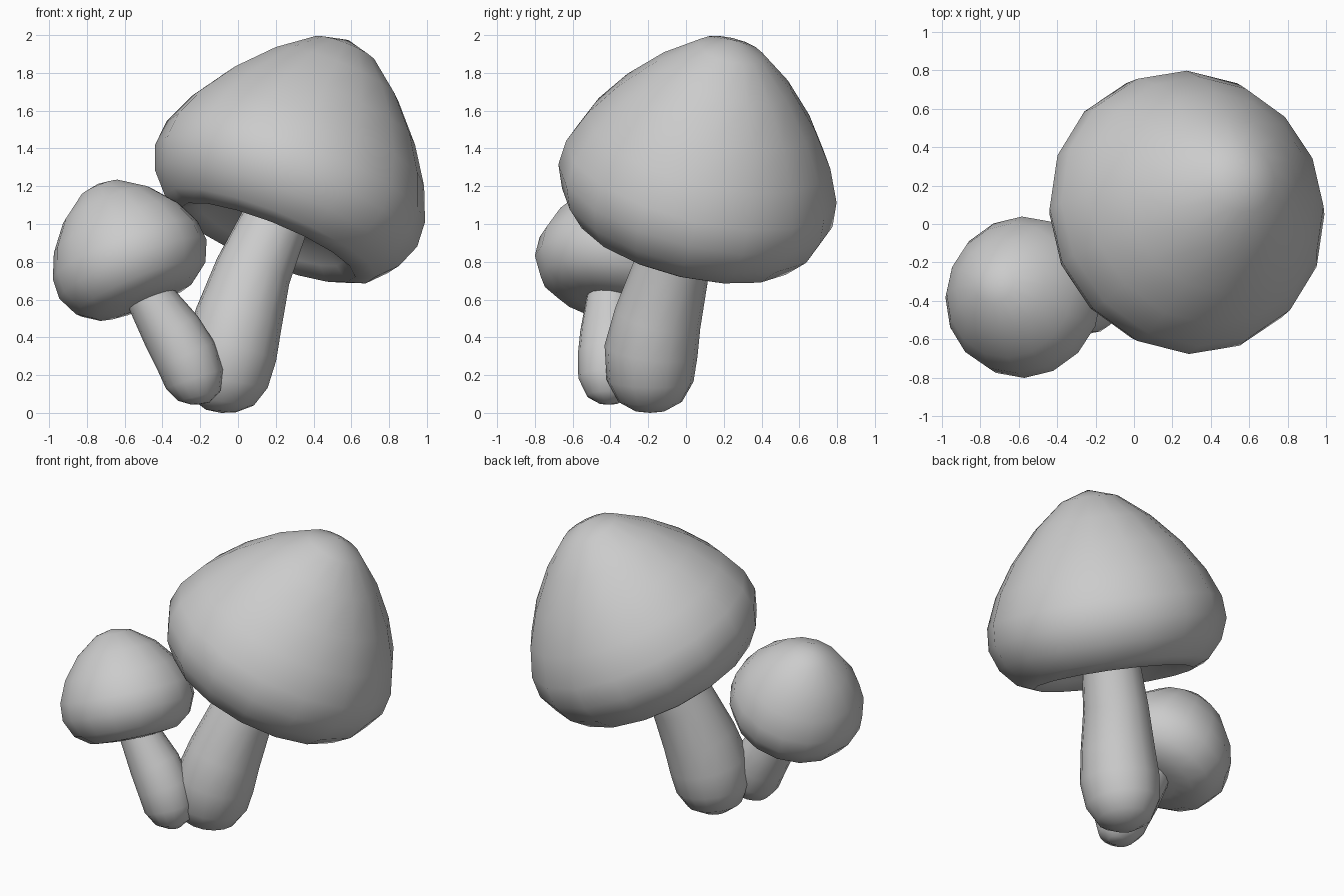
import bpy, bmesh
from math import cos, sin, tau
from mathutils import Vector

if "Cube" in bpy.data.objects:
    bpy.data.objects.remove(bpy.data.objects["Cube"])

grey = bpy.data.materials.new("plain_grey")
grey.use_nodes = True
grey.diffuse_color = (0.6, 0.6, 0.6, 1)
grey.node_tree.nodes["Principled BSDF"].inputs["Base Color"].default_value = grey.diffuse_color


def skin_rings(name, rings, sides):
    """Skin circles given as (centre, axis, radius); radius 0 makes a pole."""
    bm = bmesh.new()
    loops = []
    for centre, axis, radius in rings:
        turn = Vector((0, 0, 1)).rotation_difference(axis)
        count = sides if radius else 1
        loops.append([bm.verts.new(centre + turn @ Vector((radius * cos(tau * i / count),
                                                           radius * sin(tau * i / count), 0)))
                      for i in range(count)])
    for low, high in zip(loops, loops[1:]):
        for i in range(sides):
            j = (i + 1) % sides
            quad = [low[i % len(low)], low[j % len(low)], high[j % len(high)], high[i % len(high)]]
            bm.faces.new(list(dict.fromkeys(quad)))
    bmesh.ops.recalc_face_normals(bm, faces=bm.faces)
    for face in bm.faces:
        face.smooth = True
    mesh = bpy.data.meshes.new(name)
    bm.to_mesh(mesh)
    bm.free()
    mesh.materials.append(grey)
    obj = bpy.data.objects.new(name, mesh)
    bpy.context.collection.objects.link(obj)


def cap(name, centre, axis, profile):
    """Turn a (radius, height) profile about a tilted axis."""
    axis = Vector(axis).normalized()
    rings = [(Vector(centre) + axis * h, axis, r) for r, h in profile]
    skin_rings(name, rings, 16)


def stem(name, path):
    """Tube along (x, y, z, radius) points, closed at both ends."""
    points = [Vector(p[:3]) for p in path]
    rings = []
    for i, p in enumerate(points):
        axis = (points[min(i + 1, len(points) - 1)] - points[max(i - 1, 0)]).normalized()
        rings.append((p, axis, path[i][3]))
    skin_rings(name, rings, 16)


# Large mushroom: cap with a rolled lip and hollow underside, leaning stem
cap("large_cap", (0.255, 0.05, 1.15), (0.36, 0.22, 0.9),
    [(0, -0.13), (0.3, -0.15), (0.41, -0.22), (0.5, -0.275), (0.6, -0.235), (0.695, -0.13),
     (0.745, 0), (0.735, 0.14), (0.66, 0.32), (0.535, 0.51), (0.365, 0.7), (0.18, 0.85), (0, 0.91)])
stem("large_stem",
     [(-0.09, -0.19, 0, 0), (-0.09, -0.19, 0.01, 0.08), (-0.085, -0.19, 0.06, 0.17),
      (-0.07, -0.19, 0.17, 0.23), (-0.04, -0.185, 0.33, 0.248), (0.005, -0.15, 0.5, 0.232),
      (0.08, -0.08, 0.75, 0.203), (0.19, 0, 1.0, 0.18), (0.23, 0.03, 1.1, 0.17), (0.24, 0.03, 1.11, 0)])

# Small mushroom: rounder cap, stem leaning the other way
cap("small_cap", (-0.56, -0.385, 0.77), (-0.37, 0.17, 0.91),
    [(0, -0.2), (0.16, -0.2), (0.28, -0.185), (0.37, -0.12), (0.42, -0.01),
     (0.413, 0.1), (0.355, 0.23), (0.25, 0.36), (0.11, 0.46), (0, 0.485)])
stem("small_stem",
     [(-0.2, -0.41, 0.045, 0), (-0.2, -0.41, 0.05, 0.05), (-0.205, -0.41, 0.09, 0.115),
      (-0.23, -0.41, 0.18, 0.16), (-0.275, -0.405, 0.3, 0.168), (-0.35, -0.4, 0.43, 0.16),
      (-0.465, -0.4, 0.61, 0.127), (-0.53, -0.4, 0.75, 0.11), (-0.54, -0.4, 0.76, 0)])
